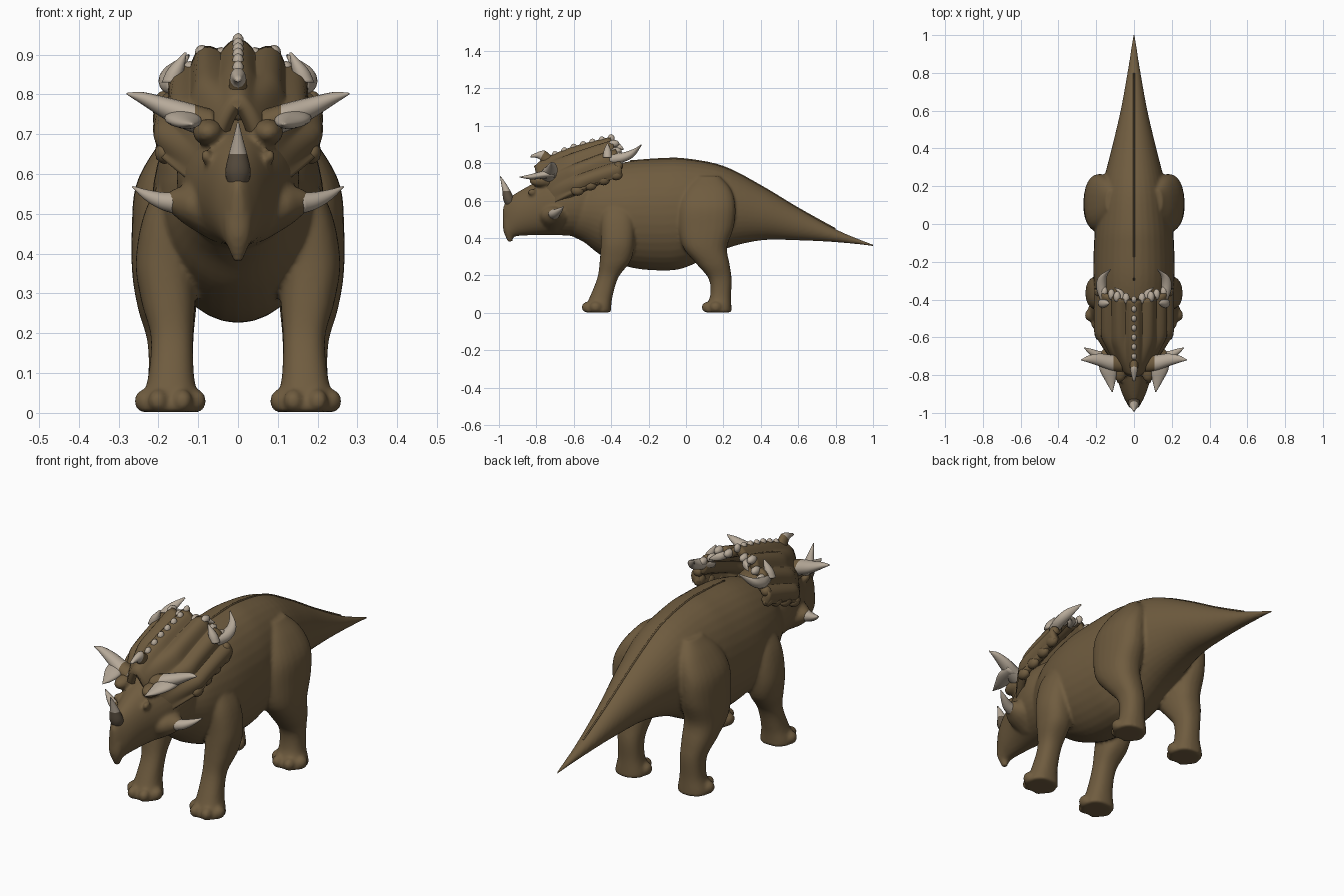
import bpy, bmesh, math
from mathutils import Vector, Matrix

cube = bpy.data.objects.get("Cube")
if cube:
    bpy.data.objects.remove(cube)

X, Y, Z = Vector((1, 0, 0)), Vector((0, 1, 0)), Vector((0, 0, 1))


def material(name, rgb):
    m = bpy.data.materials.new(name)
    m.use_nodes = True
    m.diffuse_color = (*rgb, 1)
    bsdf = m.node_tree.nodes["Principled BSDF"]
    bsdf.inputs["Base Color"].default_value = (*rgb, 1)
    bsdf.inputs["Roughness"].default_value = 0.8
    return m


HIDE = material("brown_hide", (0.16, 0.107, 0.05))
HORN = material("pale_horn", (0.47, 0.40, 0.32))
ROOT = material("dark_horn_root", (0.11, 0.083, 0.055))


def finish(name, bm, mats, mirror=False):
    if mirror:
        copy = bmesh.ops.duplicate(bm, geom=bm.verts[:] + bm.edges[:] + bm.faces[:])
        for v in copy["geom"]:
            if isinstance(v, bmesh.types.BMVert):
                v.co.x *= -1
    bmesh.ops.recalc_face_normals(bm, faces=bm.faces)
    mesh = bpy.data.meshes.new(name)
    bm.to_mesh(mesh)
    bm.free()
    for m in mats:
        mesh.materials.append(m)
    for p in mesh.polygons:
        p.use_smooth = True
    ob = bpy.data.objects.new(name, mesh)
    bpy.context.collection.objects.link(ob)
    return ob


def spline(points, steps):
    """Catmull-Rom through the stations, radii included."""
    p = [Vector(q) for q in points]
    p = [p[0] * 2 - p[1]] + p + [p[-1] * 2 - p[-2]]
    out = []
    for i in range(1, len(p) - 2):
        a, b, c, d = p[i - 1:i + 3]
        for s in range(steps):
            t = s / steps
            out.append((b * 2 + (c - a) * t + (a * 2 - b * 5 + c * 4 - d) * t * t
                        + (b * 3 - a - c * 3 + d) * t ** 3) / 2)
    return out + [p[-2]]


def rounded(c, power):
    return math.copysign(abs(c) ** power, c)


def tube(name, stations, mats=(HIDE,), frame=None, mirror=False, sides=24, root=0.0, power=1):
    """Loft of ellipses; each station is x, y, z, radius a, radius b."""
    if frame is None:
        chord = (Vector(stations[-1][:3]) - Vector(stations[0][:3])).normalized()
        a = chord.cross(X if abs(chord.x) < 0.5 else Z).normalized()
        frame = (a, a.cross(chord))
    bm = bmesh.new()
    rings = []
    for q in spline(stations, 5):
        ra, rb = max(q[3], 0.001), max(q[4], 0.001)
        ring = []
        for k in range(sides):
            w = math.tau * k / sides
            ring.append(bm.verts.new(Vector(q[:3]) + frame[0] * ra * rounded(math.cos(w), power)
                                     + frame[1] * rb * rounded(math.sin(w), power)))
        rings.append(ring)
    for i in range(len(rings) - 1):
        for k in range(sides):
            j = (k + 1) % sides
            f = bm.faces.new((rings[i][k], rings[i][j], rings[i + 1][j], rings[i + 1][k]))
            f.material_index = 1 if i < root * (len(rings) - 1) else 0
    bm.faces.new(rings[0])
    bm.faces.new(rings[-1])
    return finish(name, bm, mats, mirror)


def blobs(name, items, mat, mirror=False):
    """Ellipsoids, each given as centre and radii."""
    bm = bmesh.new()
    for c, r in items:
        bmesh.ops.create_icosphere(bm, subdivisions=2, radius=1,
                                   matrix=Matrix.Translation(c) @ Matrix.Diagonal((*r, 1)))
    return finish(name, bm, (mat,), mirror)


def profile(rows):
    """y, bottom, top, half width -> stations."""
    return [(0, y, (lo + hi) / 2, w, (hi - lo) / 2) for y, lo, hi, w in rows]


# Trunk and tail
trunk = [(-.66, .43, .66, .10), (-.55, .38, .71, .15), (-.45, .305, .77, .19),
         (-.3, .243, .81, .214), (-.13, .226, .822, .213), (0, .243, .82, .202),
         (.2, .338, .78, .168), (.4, .387, .678, .118), (.6, .387, .558, .071),
         (.8, .377, .447, .035), (1, .357, .363, .003)]
flesh = [tube("body", profile(trunk), frame=(X, Z), sides=36)]
tube("tail_tip", profile([(.76, .388, .455, .032), (.84, .378, .425, .026),
                          (.92, .368, .394, .015), (1, .357, .363, .002)]), frame=(X, Z))
tube("spine_ridge", [(0, y, hi, .004, .005) for y, lo, hi, w in trunk[3:10]],
     frame=(X, Z), sides=8)

# Head with hooked beak, brows and flared cheeks
flesh += [
    tube("head", profile([(-.978, .485, .565, .012), (-.955, .40, .605, .034),
                          (-.90, .41, .645, .062), (-.8, .415, .70, .096), (-.7, .415, .745, .134),
                          (-.6, .41, .77, .154), (-.5, .40, .76, .144)]), frame=(X, Z), sides=32),
    tube("beak_hook", [(0, -.95, .50, .035, .028), (0, -.95, .44, .032, .027),
                       (0, -.94, .38, .012, .014)], frame=(X, Y), sides=16),
    blobs("brow", [((.075, -.77, .705), (.04, .07, .035)),
                   ((.08, -.825, .645), (.014, .024, .018))], HIDE, True),
    tube("cheek", [(.05, -.70, .51, .09, .08), (.12, -.70, .525, .075, .055),
                   (.155, -.70, .532, .045, .036), (.18, -.70, .535, .02, .02)],
         mirror=True, sides=16)]

# Legs
front_leg = [(.17, -.472, .002, .076, .072), (.17, -.47, .03, .074, .070),
             (.168, -.452, .09, .058, .06), (.166, -.417, .19, .053, .056),
             (.175, -.378, .28, .068, .083), (.183, -.365, .38, .074, .09),
             (.172, -.365, .5, .064, .088), (.145, -.37, .6, .04, .06)]
hind_leg = [(.17, .17, .002, .076, .074), (.17, .172, .03, .074, .071),
            (.168, .185, .09, .058, .056), (.17, .183, .18, .058, .061),
            (.178, .145, .26, .073, .088), (.183, .102, .35, .083, .118),
            (.183, .108, .46, .084, .148), (.178, .114, .57, .079, .15),
            (.15, .118, .66, .06, .122), (.12, .12, .73, .03, .06)]
for name, leg in (("front", front_leg), ("hind", hind_leg)):
    flesh.append(tube(name + "_legs", leg, frame=(X, Y), mirror=True, power=.85))
    cx, cy = leg[0][:2]
    toes = []
    for deg in (-80, -28, 28, 80):
        w = math.radians(deg)
        toes.append(((cx + .066 * math.sin(w), cy - .062 * math.cos(w), .03),
                     (.026, .033, .03)))
    flesh.append(blobs(name + "_toes", toes, HIDE, True))

# Blend the fleshy parts into one skin
bpy.ops.object.select_all(action="DESELECT")
for ob in flesh:
    ob.select_set(True)
bpy.context.view_layer.objects.active = flesh[0]
bpy.ops.object.join()
skin = flesh[0].modifiers.new("skin", "REMESH")
skin.mode = "VOXEL"
skin.voxel_size = .008
skin.use_smooth_shade = True
soften = flesh[0].modifiers.new("soften", "SMOOTH")
soften.factor = .5
soften.iterations = 5


# Ribbed neck frill: s runs side to side, v from brow to rear rim
def frill_point(s, v):
    t = s * math.radians(96 - 14 * v)
    width = .07 + .125 * min(1, v * 2.4) ** 0.8
    rib = .05 * math.cos(t * 15) * min(1, v * 2)
    drop = (.14 + .06 * v) * (1 - math.cos(t))
    crest = .065 * (1 - v) * math.exp(-(s / .3) ** 2)
    return Vector((width * math.sin(t) * (1 + rib),
                   -.8 + .4 * v + .06 * math.sin(t) ** 2,
                   .705 + .205 * v ** .75 - drop + crest + rib * .25 * math.cos(t)))


bm = bmesh.new()
COLS, ROWS = 72, 20
grid = [[bm.verts.new(frill_point(2 * i / COLS - 1, j / ROWS)) for i in range(COLS + 1)]
        for j in range(ROWS + 1)]
for j in range(ROWS):
    for i in range(COLS):
        bm.faces.new((grid[j][i], grid[j][i + 1], grid[j + 1][i + 1], grid[j + 1][i]))
frill = finish("frill", bm, (HIDE,))
thick = frill.modifiers.new("thickness", "SOLIDIFY")
thick.thickness = .035
thick.offset = 0

# Knobs along the crest, the rear rim and the sides
blobs("crest_knobs", [(frill_point(0, v / 8) + Z * .01, (.015, .019, .022))
                      for v in range(2, 9)], HORN)
blobs("rear_rim_knobs", [(frill_point(s / 10, 1) + Vector((0, .003, .006)), (.019, .03, .02))
                         for s in (1.6, 3.2, 4.8, 6.4)], HORN, True)
blobs("side_rim_knobs", [(frill_point(.96, v), (.024, .036, .028)) for v in (.4, .57, .75, .92)]
      + [(frill_point(.82, .97), (.025, .025, .025))], HIDE, True)
tube("crest_spike", [(0, -.70, .77, .045, .03), (0, -.745, .815, .036, .023),
                     (0, -.775, .845, .025, .019), (0, -.83, .838, .007, .007)],
     (HORN, HIDE), sides=12, root=.6)

# Horns
tube("nose_horn", [(0, -.935, .57, .028, .024), (0, -.947, .605, .03, .032),
                   (0, -.96, .65, .022, .023), (0, -.975, .69, .013, .012),
                   (0, -.993, .73, .002, .002)],
     (HORN, ROOT), frame=(Y, X), sides=16, root=.5)
tube("brow_side_horns", [(.06, -.74, .725, .045, .036), (.12, -.735, .742, .042, .036),
                         (.18, -.72, .764, .034, .029), (.24, -.715, .79, .019, .016),
                         (.28, -.72, .802, .002, .002)],
     (HORN, HIDE), frame=(Y, Z), mirror=True, sides=16, root=.2)
tube("brow_front_horns", [(.15, -.70, .745, .035, .022), (.137, -.77, .737, .045, .02),
                          (.125, -.83, .727, .027, .014), (.115, -.89, .725, .002, .002)],
     (HORN,), frame=(X, Z), mirror=True, sides=16)
tube("cheek_horns", [(.15, -.705, .528, .034, .03), (.19, -.695, .533, .024, .022),
                     (.23, -.675, .548, .015, .013), (.265, -.655, .568, .002, .002)],
     (HORN,), mirror=True, sides=16)
tube("frill_hook_horns", [(.15, -.41, .82, .026, .026), (.172, -.34, .83, .027, .026),
                          (.165, -.28, .855, .022, .021), (.125, -.238, .897, .004, .004)],
     (HORN,), frame=(X, Z), mirror=True, sides=16)
tube("inner_frill_horns", [(.06, -.40, .885, .018, .018), (.075, -.355, .885, .017, .017),
                           (.105, -.335, .875, .004, .004)],
     (HORN,), frame=(X, Z), mirror=True, sides=12)
tube("frill_top_spikes", [(.168, -.42, .83, .024, .024), (.155, -.42, .865, .02, .02),
                          (.132, -.42, .905, .003, .003)],
     (HORN,), frame=(X, Y), mirror=True, sides=12)
